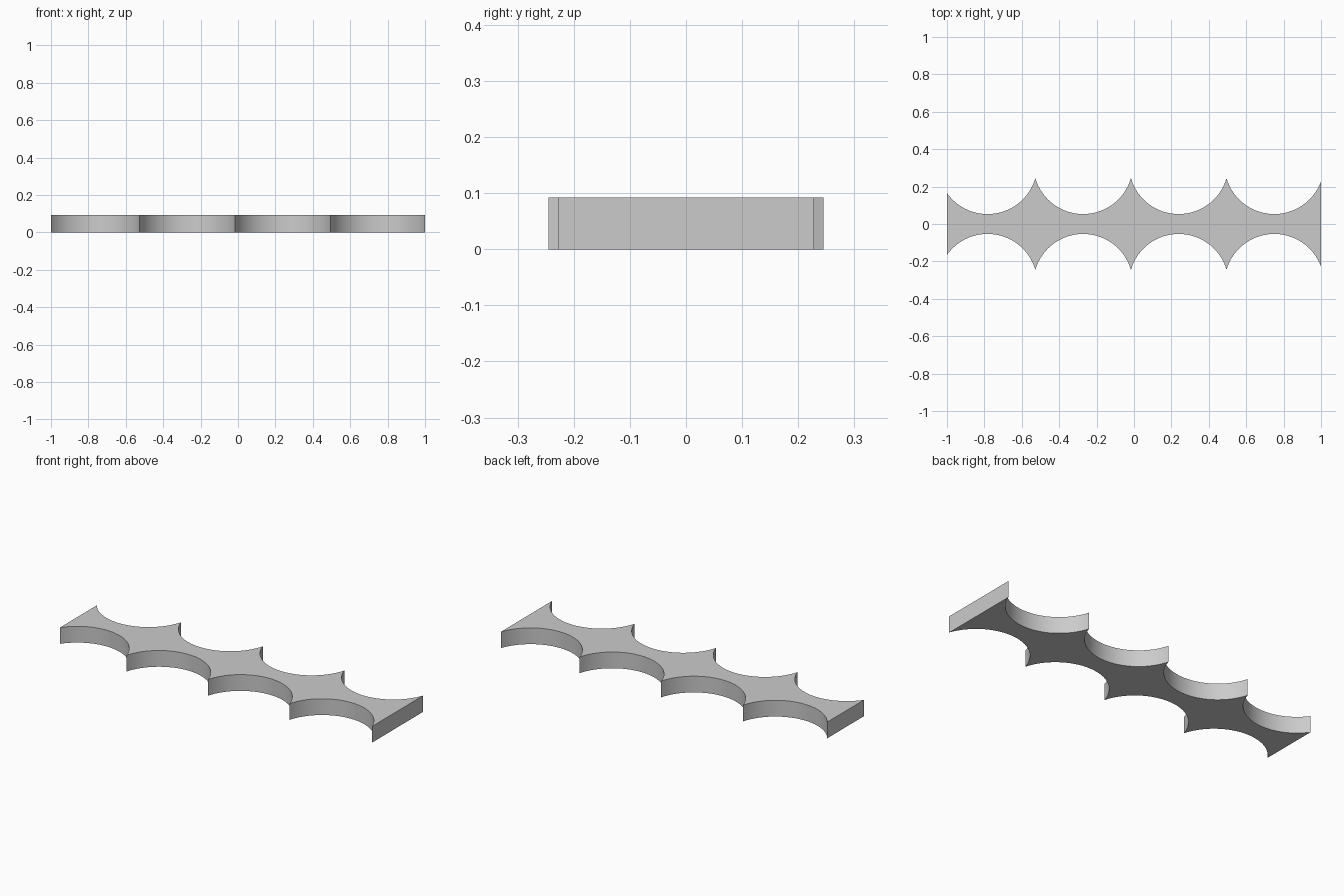
import bpy
import bmesh
import math

cube = bpy.data.objects.get("Cube")
if cube:
    bpy.data.objects.remove(cube, do_unlink=True)

HEIGHT = 0.092
PITCH = 0.511       # distance between neighbouring scallops
FIRST = -0.783      # centre of the leftmost scallop
RADIUS = 0.266
CENTRE_Y = 0.319
SCALLOPS = 4
STEPS = 32

grey = bpy.data.materials.new("plain grey")
grey.use_nodes = True
colour = (0.6, 0.6, 0.6, 1)
grey.diffuse_color = colour
grey.node_tree.nodes["Principled BSDF"].inputs["Base Color"].default_value = colour


def scalloped_edge():
    """Points along the back edge, left to right, cut off square at both ends."""
    points = []
    for i in range(SCALLOPS):
        cx = FIRST + i * PITCH
        x0 = max(cx - PITCH / 2, -1)
        x1 = min(cx + PITCH / 2, 1)
        a0 = math.asin((x0 - cx) / RADIUS)
        a1 = math.asin((x1 - cx) / RADIUS)
        for s in range(1 if i else 0, STEPS + 1):
            a = a0 + (a1 - a0) * s / STEPS
            points.append((cx + RADIUS * math.sin(a), CENTRE_Y - RADIUS * math.cos(a)))
    return points


# Scalloped bar: outline mirrored front to back, then extruded upward
back = scalloped_edge()
outline = [(x, -y) for x, y in back] + back[::-1]
bm = bmesh.new()
base = bm.faces.new([bm.verts.new((x, y, 0)) for x, y in outline])
top = bmesh.ops.extrude_face_region(bm, geom=[base], use_keep_orig=True)
verts = [v for v in top["geom"] if isinstance(v, bmesh.types.BMVert)]
bmesh.ops.translate(bm, verts=verts, vec=(0, 0, HEIGHT))
bmesh.ops.recalc_face_normals(bm, faces=bm.faces)

mesh = bpy.data.meshes.new("scalloped_bar")
bm.to_mesh(mesh)
bm.free()
mesh.materials.append(grey)
bar = bpy.data.objects.new("scalloped_bar", mesh)
bpy.context.collection.objects.link(bar)
bpy.context.view_layer.objects.active = bar
bar.select_set(True)
bpy.ops.object.shade_smooth_by_angle(angle=math.radians(30))
